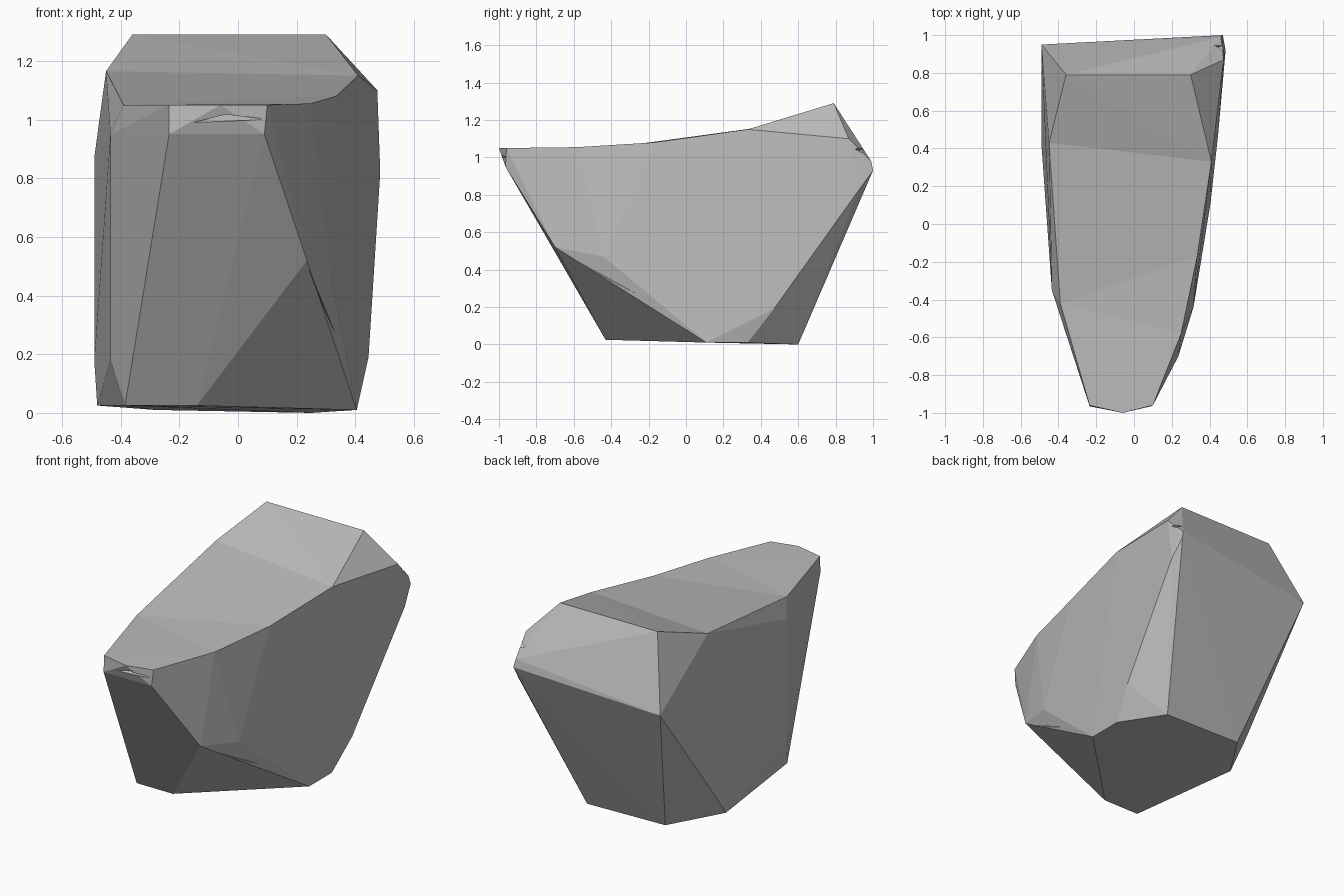
import bpy
import bmesh

cube = bpy.data.objects.get("Cube")
if cube:
    bpy.data.objects.remove(cube, do_unlink=True)

# Stone grey
stone = bpy.data.materials.new("stone_grey")
stone.use_nodes = True
grey = (0.5, 0.5, 0.5, 1)
stone.diffuse_color = grey
bsdf = stone.node_tree.nodes["Principled BSDF"]
bsdf.inputs["Base Color"].default_value = grey
bsdf.inputs["Roughness"].default_value = 0.9


def sag(y):
    """Height removed from the crown after wrapping, giving its hollow slope."""
    return 0.25 * (1 - y * y)


def wrapped(name, points, crown=()):
    """Faceted solid stretched around the points, with an optional sagging crown."""
    bm = bmesh.new()
    for p in points:
        bm.verts.new(p)
    lifted = [bm.verts.new((x, y, z + sag(y))) for x, y, z in crown]
    hull = bmesh.ops.convex_hull(bm, input=bm.verts[:])
    loose = [v for v in bm.verts if not v.link_faces]
    for v in lifted:
        v.co.z -= sag(v.co.y)
    bmesh.ops.delete(bm, geom=loose, context="VERTS")
    bmesh.ops.recalc_face_normals(bm, faces=bm.faces[:])
    mesh = bpy.data.meshes.new(name)
    bm.to_mesh(mesh)
    bm.free()
    mesh.materials.append(stone)
    obj = bpy.data.objects.new(name, mesh)
    bpy.context.collection.objects.link(obj)
    return obj


# Crown: front lip, mid crease and rear ridge
crown = [
    (-0.235, -0.96, 1.05), (-0.06, -1.0, 1.05), (0.10, -0.96, 1.05),
    (0.25, -0.58, 1.055), (0.335, -0.17, 1.08), (-0.39, -0.42, 1.05),
    (-0.45, 0.43, 1.165), (0.41, 0.33, 1.15),
    (-0.36, 0.79, 1.29), (0.30, 0.79, 1.29), (0.475, 0.87, 1.10),
]

# Flanks and back corners
flanks = [
    (-0.235, -0.965, 0.95), (0.09, -0.965, 0.95), (0.235, -0.70, 0.52),
    (0.315, -0.44, 0.47), (0.315, -0.22, 0.26),
    (-0.435, -0.35, 0.95), (-0.435, -0.35, 0.18),
    (-0.49, 0.95, 0.87), (-0.49, 0.42, 0.18),
    (0.47, 1.0, 0.93), (0.46, 0.99, 0.98),
    (0.485, 0.92, 0.82), (0.445, 0.47, 0.19),
]

# Base outline
base = [
    (-0.14, -0.43, 0.025), (-0.385, -0.43, 0.025), (-0.48, 0.30, 0.025),
    (-0.28, 0.60, 0.01), (0.25, 0.60, 0.0), (0.405, 0.33, 0.01),
    (0.405, 0.11, 0.01),
]

rock = wrapped("rock", flanks + base, crown)

# Small chips: side recess, front lip dent, rear corner nick
chips = {
    "side_chip": [(0.24, -0.69, 0.50), (0.33, -0.22, 0.26),
                  (0.24, -0.43, 0.42), (0.38, -0.52, 0.28)],
    "lip_chip": [(-0.15, -0.98, 0.99), (-0.06, -0.92, 1.035),
                 (0.10, -0.97, 1.0), (-0.02, -1.06, 1.0)],
    "corner_chip": [(0.55, 0.89, 1.06), (0.55, 0.97, 1.02),
                    (0.48, 1.0, 1.08), (0.40, 0.92, 1.03)],
}
bpy.ops.object.select_all(action="DESELECT")
bpy.context.view_layer.objects.active = rock
rock.select_set(True)
for name, points in chips.items():
    cutter = wrapped(name, points)
    cutter.hide_render = True
    mod = rock.modifiers.new(name, "BOOLEAN")
    mod.operation = "DIFFERENCE"
    mod.solver = "EXACT"
    mod.object = cutter
    bpy.ops.object.modifier_apply(modifier=mod.name)
    bpy.data.objects.remove(cutter, do_unlink=True)
